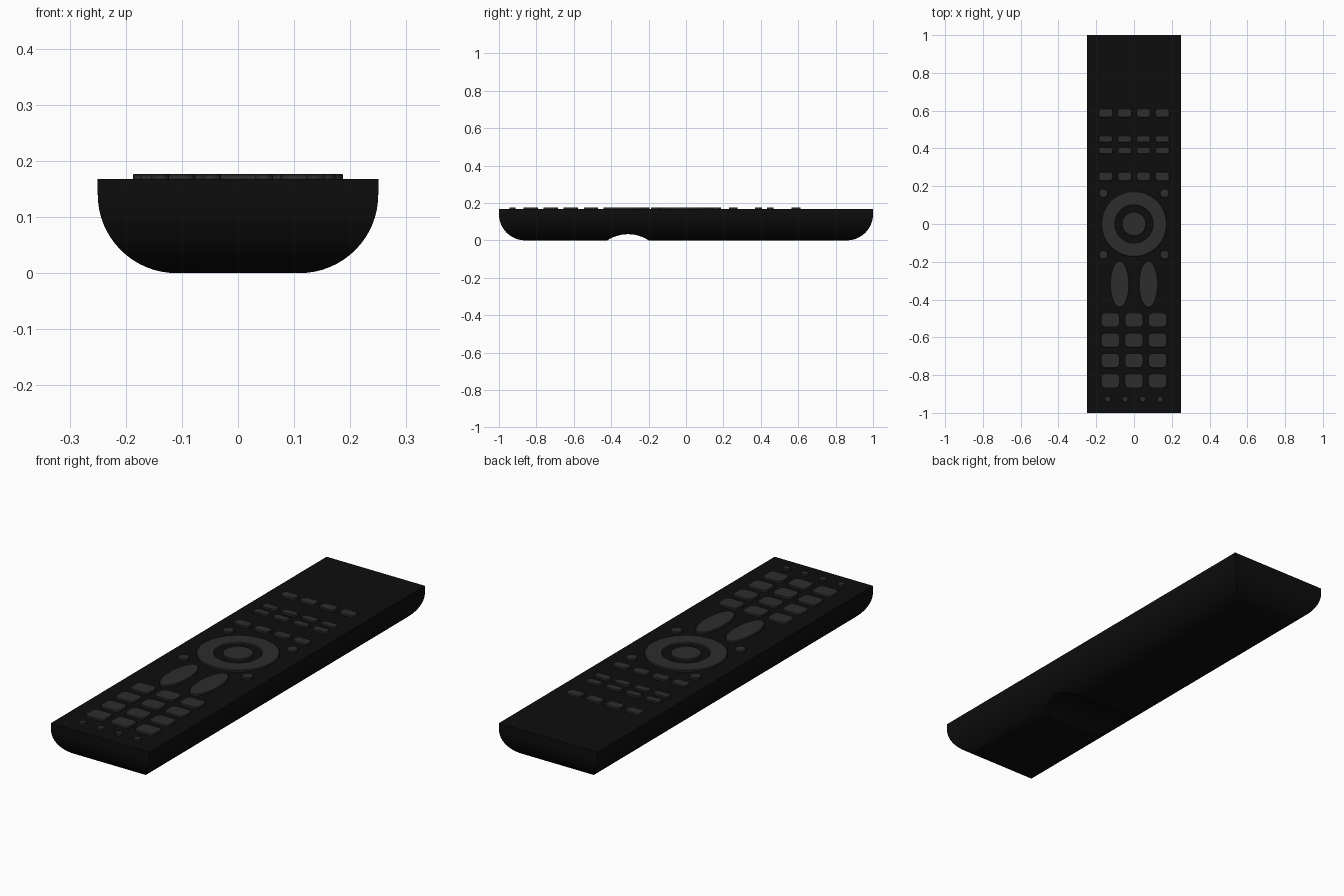
import bpy, bmesh
from math import sin, cos, pi, sqrt

if "Cube" in bpy.data.objects:
    bpy.data.objects.remove(bpy.data.objects["Cube"])

TOP, RISE = 0.168, 0.177      # case top, button top


def material(name, v):
    m = bpy.data.materials.new(name)
    m.diffuse_color = (v, v, v, 1)
    m.use_nodes = True
    m.node_tree.nodes["Principled BSDF"].inputs["Base Color"].default_value = m.diffuse_color
    return m


CASE = material("case_black", 0.004)
KEY = material("key_grey", 0.026)


def loft(name, rings, mat, closed=False):
    """Skin a stack of equal-length point rings; cap the ends or join them in a loop."""
    bm = bmesh.new()
    loops = [[bm.verts.new(p) for p in r] for r in rings]
    pairs = list(zip(loops, loops[1:]))
    if closed:
        pairs.append((loops[-1], loops[0]))
    else:
        bm.faces.new(loops[0][::-1])
        bm.faces.new(loops[-1])
    for a, b in pairs:
        for i in range(len(a)):
            j = (i + 1) % len(a)
            bm.faces.new((a[i], a[j], b[j], b[i]))
    bmesh.ops.recalc_face_normals(bm, faces=bm.faces)
    me = bpy.data.meshes.new(name)
    bm.to_mesh(me)
    bm.free()
    ob = bpy.data.objects.new(name, me)
    bpy.context.collection.objects.link(ob)
    me.materials.append(mat)
    return ob


def smooth(ob, angle=0.5):
    bpy.ops.object.select_all(action='DESELECT')
    ob.select_set(True)
    bpy.context.view_layer.objects.active = ob
    bpy.ops.object.shade_smooth_by_angle(angle=angle)


def ellipse(cx, cy, rx, ry, z, n=48):
    return [(cx + rx * cos(2 * pi * i / n), cy + ry * sin(2 * pi * i / n), z) for i in range(n)]


def rounded(cx, cy, w, h, r, z, n=6):
    pts = []
    for k, (sx, sy) in enumerate([(1, 1), (-1, 1), (-1, -1), (1, -1)]):
        for i in range(n + 1):
            a = (k + i / n) * pi / 2
            pts.append((cx + sx * (w / 2 - r) + r * cos(a), cy + sy * (h / 2 - r) + r * sin(a), z))
    return pts


# Levels of a key: buried foot, side, slightly chamfered top
LEVELS = [(TOP - 0.004, 0), (RISE - 0.002, 0), (RISE, 0.002)]


def oval_key(name, x, y, rx, ry):
    smooth(loft(name, [ellipse(x, y, rx - d, ry - d, z) for z, d in LEVELS], KEY))


def pad_key(name, x, y, w, h, r):
    smooth(loft(name, [rounded(x, y, w - 2 * d, h - 2 * d, r - d, z) for z, d in LEVELS], KEY))


# Case: rectangles shrinking along a quarter round towards the bottom
R, rings = 0.14, []
for i in range(17):
    a = pi / 2 * i / 16
    d, z = R * (1 - sin(a)), R * (1 - cos(a))
    rings.append([(sx * (0.25 - d), sy * (1 - d), z) for sx, sy in [(-1, -1), (1, -1), (1, 1), (-1, 1)]])
rings.append([(x, y, TOP) for x, y, z in rings[-1]])
case = loft("case", rings, CASE)

# Finger groove across the underside
rg = 0.2
groove = loft("groove_cutter", [[(x, -0.31 + rg * cos(2 * pi * i / 96), 0.033 - rg + rg * sin(2 * pi * i / 96))
                                for i in range(96)] for x in (-0.4, 0.4)], CASE)
groove.hide_render = True
groove.hide_viewport = True
cut = case.modifiers.new("groove", 'BOOLEAN')
cut.operation, cut.solver, cut.object = 'DIFFERENCE', 'EXACT', groove
bpy.context.view_layer.update()
cut_mesh = bpy.data.meshes.new_from_object(case.evaluated_get(bpy.context.evaluated_depsgraph_get()))
case.modifiers.clear()
case.data = cut_mesh
bpy.data.objects.remove(groove)
smooth(case)

# Function keys: rows of four
for row, (y, h) in enumerate([(0.588, 0.047), (0.45, 0.036), (0.388, 0.036), (0.252, 0.046)]):
    for col in range(4):
        pad_key(f"function_key_{row}_{col}", -0.15 + 0.1 * col, y, 0.075, h, 0.015)

# Navigation ring, centre key and four corner keys
ro, ri = 0.173, 0.1
smooth(loft("navigation_ring", [ellipse(0, 0, r, r, z, 64) for r, z in [
    (ri, TOP - 0.004), (ro, TOP - 0.004), (ro, RISE - 0.002), (ro - 0.002, RISE),
    (ri + 0.002, RISE), (ri, RISE - 0.002)]], KEY, closed=True))
oval_key("centre_key", 0, 0, 0.064, 0.064)
for sx in (-1, 1):
    for sy in (-1, 1):
        oval_key(f"corner_key_{sx}_{sy}", sx * 0.162, sy * 0.163, 0.024, 0.024)
    # Long rocker keys
    oval_key(f"rocker_key_{sx}", sx * 0.076, -0.319, 0.05, 0.123)

# Number pad
for row in range(4):
    for col in (-1, 0, 1):
        pad_key(f"number_key_{row}_{col}", col * 0.125, -0.508 - 0.1075 * row, 0.098, 0.077, 0.022)

# Small round keys at the bottom
for col in range(4):
    oval_key(f"dot_key_{col}", -0.139 + 0.0925 * col, -0.928, 0.016, 0.016)
